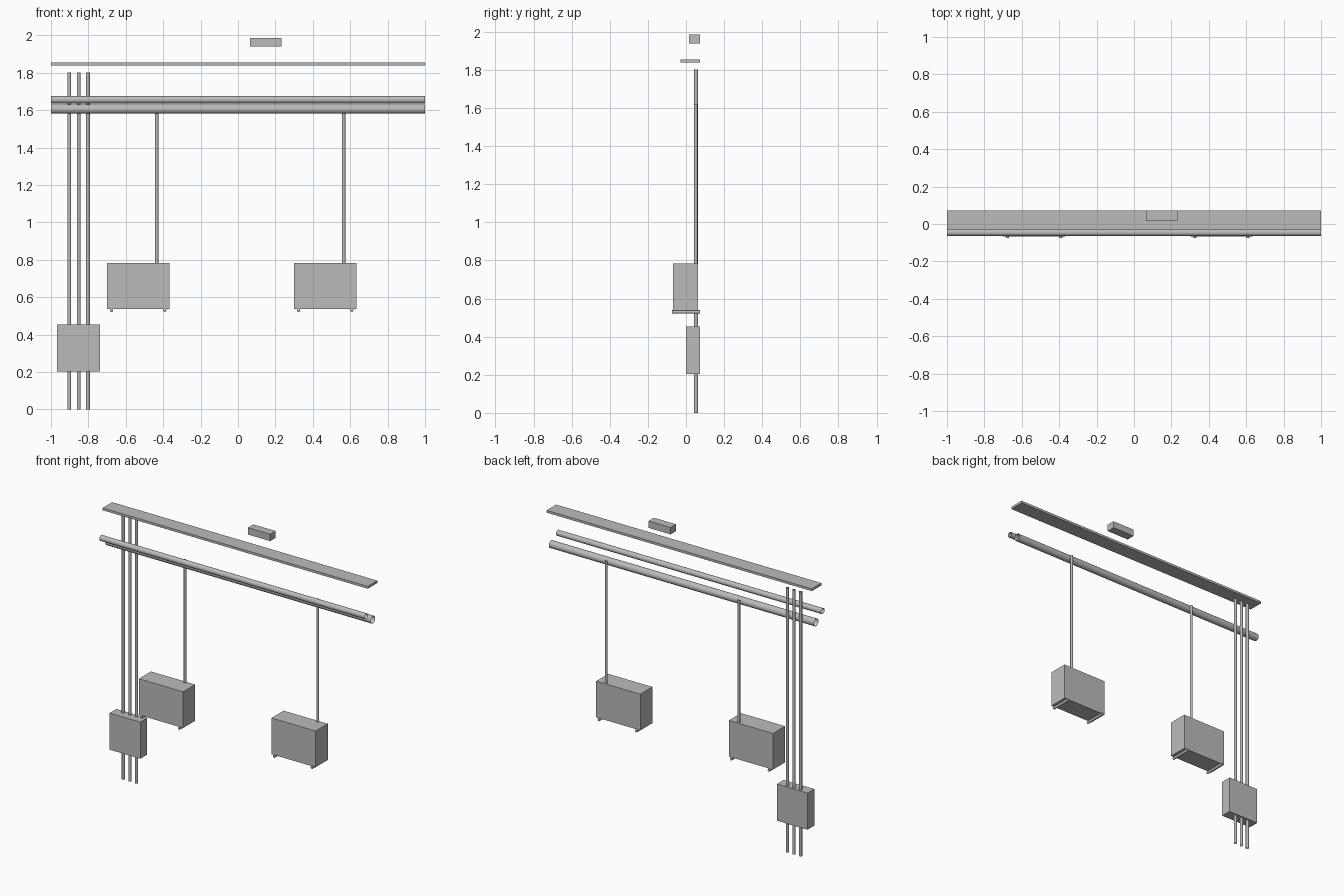
import bpy, bmesh, math
from mathutils import Matrix, Vector

if "Cube" in bpy.data.objects:
    bpy.data.objects.remove(bpy.data.objects["Cube"], do_unlink=True)

grey = bpy.data.materials.new("plain grey")
grey.use_nodes = True
colour = (0.5, 0.5, 0.5, 1)
grey.diffuse_color = colour
grey.node_tree.nodes["Principled BSDF"].inputs["Base Color"].default_value = colour


def finish(name, bm, smooth=False):
    mesh = bpy.data.meshes.new(name)
    bm.to_mesh(mesh)
    bm.free()
    mesh.materials.append(grey)
    obj = bpy.data.objects.new(name, mesh)
    bpy.context.collection.objects.link(obj)
    if smooth:
        bpy.ops.object.select_all(action="DESELECT")
        obj.select_set(True)
        bpy.context.view_layer.objects.active = obj
        bpy.ops.object.shade_smooth_by_angle(angle=math.radians(40))
    return obj


def box(name, low, high):
    low, high = Vector(low), Vector(high)
    bm = bmesh.new()
    bmesh.ops.create_cube(bm, size=1, matrix=Matrix.Translation((low + high) / 2)
                          @ Matrix.Diagonal((high - low).to_4d()))
    return finish(name, bm)


def tube(name, start, end, radius, capped=False):
    start, end = Vector(start), Vector(end)
    axis = end - start
    turn = axis.to_track_quat("Z", "Y").to_matrix().to_4x4()
    bm = bmesh.new()
    bmesh.ops.create_cone(bm, cap_ends=capped, segments=24, radius1=radius,
                          radius2=radius, depth=axis.length,
                          matrix=Matrix.Translation((start + end) / 2) @ turn)
    return finish(name, bm, True)


# Overhead plate and the small box above it
box("overhead_plate", (-1, -0.03, 1.838), (1, 0.073, 1.854))
box("top_box", (0.065, 0.015, 1.94), (0.232, 0.073, 1.987))

# Open horizontal pipes
tube("front_pipe", (-1, -0.046, 1.656), (1, -0.046, 1.656), 0.019)
tube("rear_pipe", (-1, 0.025, 1.606), (1, 0.025, 1.606), 0.025)

# Vertical poles through the control box
for i, x in enumerate((-0.902, -0.852, -0.802)):
    tube(f"pole_{i + 1}", (x, 0.053, 0), (x, 0.053, 1.802), 0.01)
box("control_box", (-0.968, 0, 0.203), (-0.737, 0.073, 0.453))

# Hanging units, each with a drop rod and two foot rails
for side, x in (("right", -0.7), ("left", 0.3)):
    box(f"{side}_unit", (x, -0.067, 0.537), (x + 0.333, 0.063, 0.784))
    tube(f"{side}_drop_rod", (x + 0.265, 0.052, 0.78), (x + 0.265, 0.052, 1.62), 0.009)
    for end, dx in (("outer", 0.024), ("inner", 0.308)):
        tube(f"{side}_{end}_foot_rail", (x + dx, -0.074, 0.53),
             (x + dx, 0.073, 0.53), 0.009, True)
